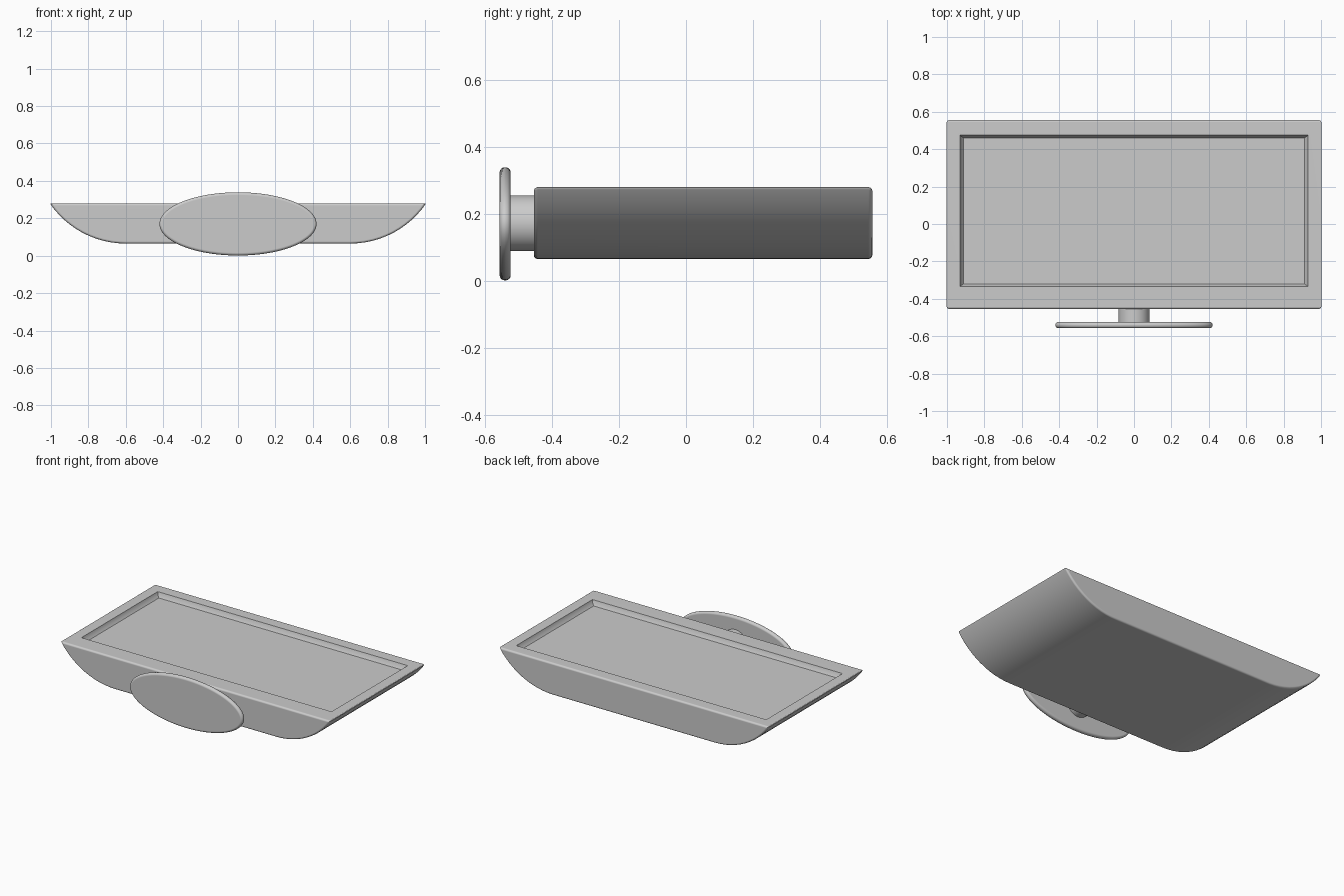
import bpy
import bmesh
import math

cube = bpy.data.objects.get("Cube")
if cube:
    bpy.data.objects.remove(cube, do_unlink=True)

# Single plastic colour
grey = bpy.data.materials.new("light_grey_plastic")
grey.use_nodes = True
colour = (0.6, 0.6, 0.6, 1)
grey.diffuse_color = colour
grey.node_tree.nodes["Principled BSDF"].inputs["Base Color"].default_value = colour


def prism(profile, y0, y1, bevel=0, segments=4):
    """Extrude an x-z outline along y and round its sharp edges."""
    bm = bmesh.new()
    face = bm.faces.new([bm.verts.new((x, y0, z)) for x, z in profile])
    result = bmesh.ops.extrude_face_region(bm, geom=[face])
    moved = [v for v in result["geom"] if isinstance(v, bmesh.types.BMVert)]
    bmesh.ops.translate(bm, verts=moved, vec=(0, y1 - y0, 0))
    bmesh.ops.recalc_face_normals(bm, faces=bm.faces)
    if bevel:
        sharp = [e for e in bm.edges if e.calc_face_angle() > math.radians(35)]
        bmesh.ops.bevel(bm, geom=sharp, offset=bevel, segments=segments,
                        profile=0.5, affect="EDGES", clamp_overlap=True)
    return bm


def finish(bm, name):
    mesh = bpy.data.meshes.new(name)
    bm.to_mesh(mesh)
    bm.free()
    mesh.materials.append(grey)
    obj = bpy.data.objects.new(name, mesh)
    bpy.context.collection.objects.link(obj)
    bpy.ops.object.select_all(action="DESELECT")
    obj.select_set(True)
    bpy.context.view_layer.objects.active = obj
    bpy.ops.object.shade_smooth_by_angle(angle=math.radians(30))
    weighted = obj.modifiers.new("even_shading", "WEIGHTED_NORMAL")
    weighted.keep_sharp = True
    return obj


def ellipse(rx, rz, cz, count):
    angles = [2 * math.pi * i / count for i in range(count)]
    return [(rx * math.cos(a), cz + rz * math.sin(a)) for a in angles]


# Casing: flat top, flat underside and arcs sweeping up to both ends
top, bottom, flat, tip = 0.28, 0.065, 0.6, 1.006
run, rise = tip - flat, top - bottom
radius = (run ** 2 + rise ** 2) / (2 * rise)
sweep = math.asin(run / radius)
steps = 12
arc = [(flat + radius * math.sin(sweep * i / steps),
        bottom + radius * (1 - math.cos(sweep * i / steps)))
       for i in range(steps + 1)]
outline = arc + [(-x, z) for x, z in reversed(arc)]
bm = prism(outline, -0.455, 0.557, bevel=0.012)

# Screen recess: nested rings stepping down from the top face
screen = max((f for f in bm.faces if f.normal.z > 0.99), key=lambda f: f.calc_area())
middle = 0.07
for half_x, half_y, z in ((0.93, 0.405, top), (0.925, 0.4, 0.262), (0.912, 0.391, 0.247)):
    bmesh.ops.inset_individual(bm, faces=[screen], thickness=0.005)
    for v in screen.verts:
        v.co = (math.copysign(half_x, v.co.x),
                middle + math.copysign(half_y, v.co.y - middle), z)
bm.normal_update()
finish(bm, "screen_casing")

# Neck and oval foot
finish(prism(ellipse(0.083, 0.083, 0.172, 48), -0.535, -0.44), "stand_neck")
finish(prism(ellipse(0.42, 0.169, 0.17, 96), -0.557, -0.524, bevel=0.015), "stand_foot")
